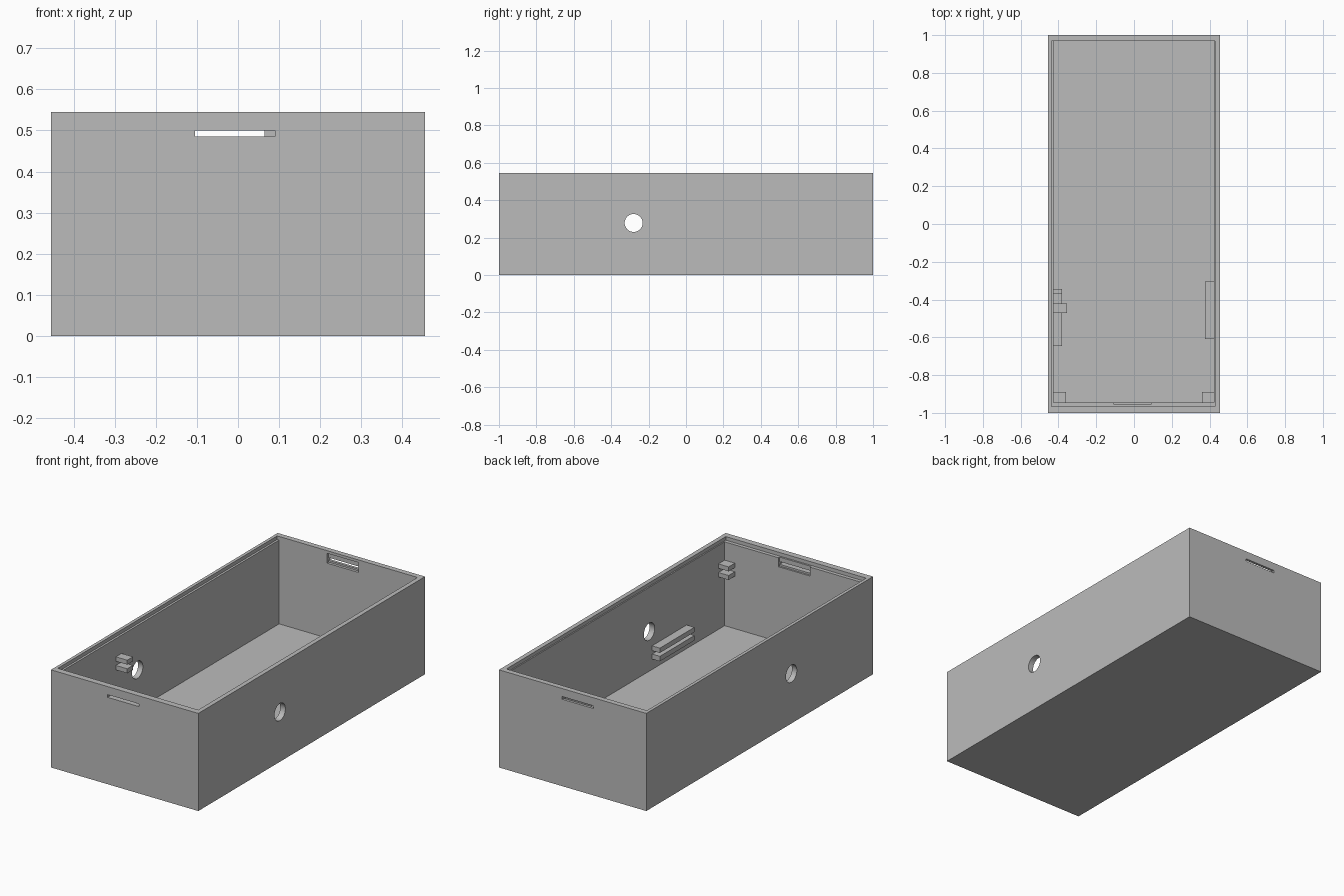
import bpy, math

old = bpy.data.objects.get("Cube")
if old:
    bpy.data.objects.remove(old, do_unlink=True)

grey = bpy.data.materials.new("plain grey")
grey.use_nodes = True
COLOR = (0.5, 0.5, 0.5, 1)
grey.diffuse_color = COLOR
grey.node_tree.nodes["Principled BSDF"].inputs["Base Color"].default_value = COLOR


def block(name, xs, ys, zs):
    """Box spanning the given x, y and z ranges."""
    spans = (xs, ys, zs)
    bpy.ops.mesh.primitive_cube_add(size=1)
    ob = bpy.context.object
    ob.name = name
    size = [b - a for a, b in spans]
    mid = [(a + b) / 2 for a, b in spans]
    for v in ob.data.vertices:
        v.co = [c * s + m for c, s, m in zip(v.co, size, mid)]
    ob.data.materials.append(grey)
    return ob


def cut(target, cutter):
    """Subtract the cutter from the target, then discard it."""
    mod = target.modifiers.new("cut", 'BOOLEAN')
    mod.operation = 'DIFFERENCE'
    mod.solver = 'EXACT'
    mod.object = cutter
    cutter.hide_render = True
    bpy.context.view_layer.objects.active = target
    bpy.ops.object.modifier_apply(modifier=mod.name)
    bpy.data.objects.remove(cutter, do_unlink=True)


# Open case: cavity and shallow ledge under the rim
H = 0.545
case = block("case", (-0.455, 0.455), (-1, 1), (0, H))
cut(case, block("cavity", (-0.425, 0.423), (-0.945, 0.97), (0.057, 0.7)))
cut(case, block("rim_ledge", (-0.437, 0.43), (-0.965, 0.969), (0.525, 0.7)))

# Thin slots in both end walls, each with a taller pocket inside
cut(case, block("front_slot", (-0.105, 0.09), (-1.1, -0.9), (0.485, 0.5)))
cut(case, block("front_pocket", (-0.105, 0.09), (-0.955, -0.9), (0.475, 0.53)))
cut(case, block("back_slot", (-0.13, 0.065), (0.9, 1.1), (0.485, 0.5)))
cut(case, block("back_pocket", (-0.13, 0.065), (0.9, 0.985), (0.475, 0.53)))

# Round hole through both side walls
bpy.ops.mesh.primitive_cylinder_add(vertices=48, radius=0.048, depth=2,
                                    location=(0, -0.28, 0.278),
                                    rotation=(0, math.pi / 2, 0))
cut(case, bpy.context.object)

# Pairs of long guide rails on the side walls
for level, zs, left_end in (("lower", (0.115, 0.143), -0.345),
                            ("upper", (0.162, 0.189), -0.365)):
    block(f"right_rail_{level}", (0.375, 0.426), (-0.61, -0.305), zs)
    block(f"left_rail_{level}", (-0.428, -0.38), (-0.645, left_end), zs)

# Pairs of small clips near the front corners and along the left wall
for level, zs in (("lower", (0.35, 0.375)), ("upper", (0.398, 0.423))):
    block(f"right_front_clip_{level}", (0.36, 0.426), (-0.948, -0.89), zs)
    block(f"left_front_clip_{level}", (-0.428, -0.36), (-0.948, -0.89), zs)
    block(f"left_middle_clip_{level}", (-0.428, -0.355), (-0.47, -0.42), zs)
